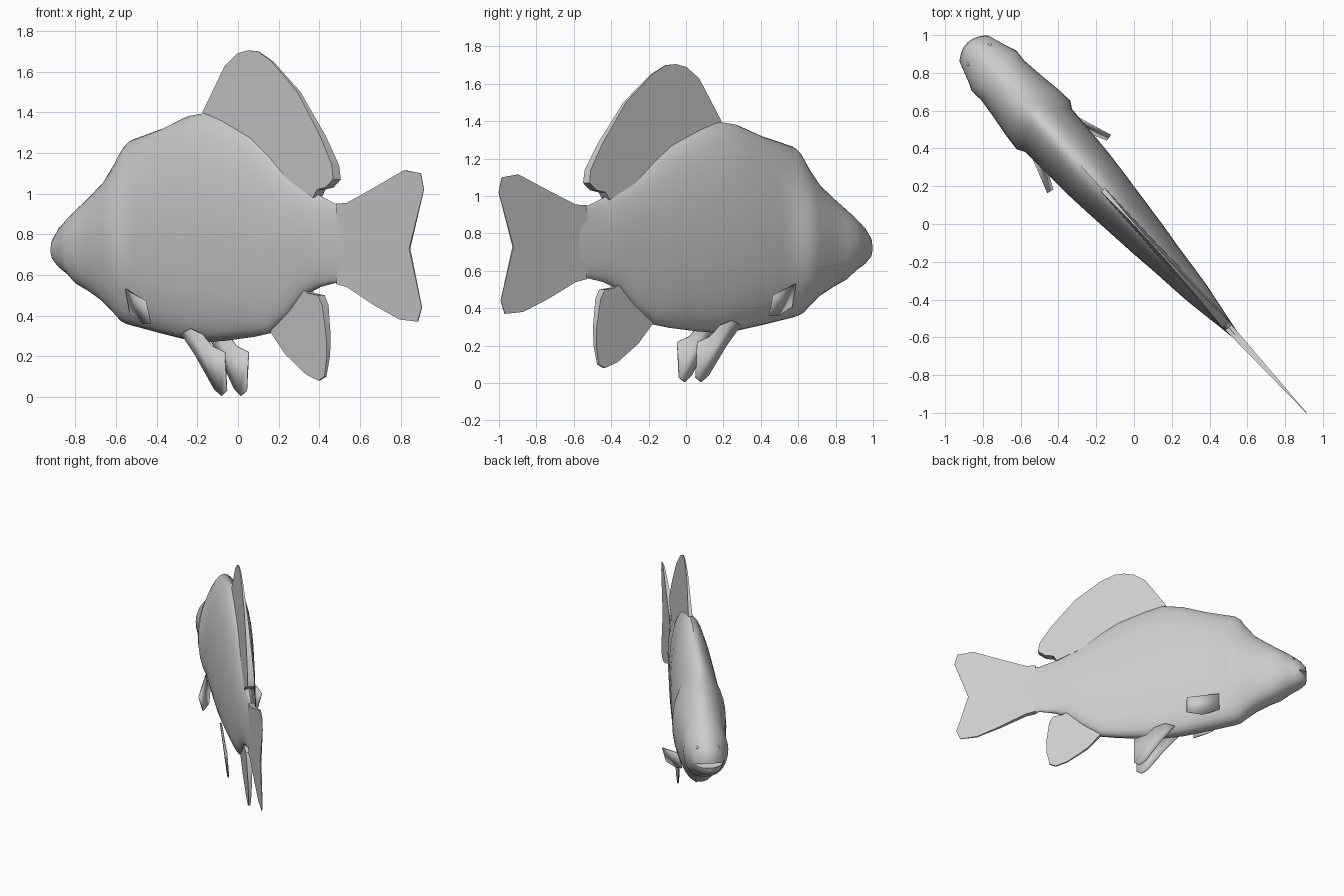
import bpy, bmesh, math
from mathutils import Vector

if "Cube" in bpy.data.objects:
    bpy.data.objects.remove(bpy.data.objects["Cube"])

grey = bpy.data.materials.new("light_grey")
grey.use_nodes = True
grey.diffuse_color = (0.6, 0.6, 0.6, 1)
grey.node_tree.nodes["Principled BSDF"].inputs["Base Color"].default_value = (0.6, 0.6, 0.6, 1)


def place(u, v, z):
    """u runs along the fish towards the head, v towards its right side."""
    return Vector((-0.674 * u + 0.738 * v, 0.738 * u + 0.674 * v, z))


def finish(name, bm, angle=40):
    bmesh.ops.recalc_face_normals(bm, faces=bm.faces)
    mesh = bpy.data.meshes.new(name)
    bm.to_mesh(mesh)
    bm.free()
    mesh.materials.append(grey)
    obj = bpy.data.objects.new(name, mesh)
    bpy.context.collection.objects.link(obj)
    bpy.ops.object.select_all(action="DESELECT")
    obj.select_set(True)
    bpy.context.view_layer.objects.active = obj
    bpy.ops.object.shade_smooth_by_angle(angle=math.radians(angle))
    return obj


def plate(name, outline, half):
    """Flat fin on the centre plane; half(u, z) is its half thickness."""
    bm = bmesh.new()
    pts = [(-x / 0.674, z) for x, z in outline]
    sides = [[bm.verts.new(place(u, s * half(u, z), z)) for u, z in pts] for s in (-1, 1)]
    for ring in sides:
        bm.faces.new(ring)
    for i in range(len(pts)):
        j = (i + 1) % len(pts)
        bm.faces.new((sides[0][i], sides[0][j], sides[1][j], sides[1][i]))
    return finish(name, bm, 30)


def paired_fin(name, pts, thickness):
    """Thin side fin, made once for each side."""
    for side, s in (("left", -1), ("right", 1)):
        bm = bmesh.new()
        bm.faces.new([bm.verts.new(place(u, s * v, z)) for u, v, z in pts])
        obj = finish(side + "_" + name, bm)
        mod = obj.modifiers.new("thickness", "SOLIDIFY")
        mod.thickness = thickness
        mod.offset = 0


# Body: cross-sections as (position, top, bottom, half width); first is inside the mouth
stations = [
    (1.25, .725, .715, .08), (1.305, .735, .70, .098), (1.30, .79, .665, .105),
    (1.26, .84, .63, .118), (1.18, .90, .59, .14), (1.10, .95, .54, .16),
    (1.03, 1.0, .51, .155), (.92, 1.08, .455, .165), (.80, 1.17, .40, .172),
    (.71, 1.235, .365, .172), (.67, 1.265, .35, .168), (.55, 1.32, .31, .163),
    (.37, 1.38, .28, .155), (.22, 1.40, .27, .142), (.10, 1.365, .275, .13),
    (-.12, 1.28, .295, .108), (-.25, 1.20, .315, .092), (-.39, 1.095, .41, .078),
    (-.50, 1.04, .505, .066), (-.60, .99, .54, .05), (-.71, .95, .56, .032),
    (-.82, .955, .54, .016)]
SEG = 32
bm = bmesh.new()
rings = []
for u, top, bottom, w in stations:
    ring = []
    for i in range(SEG):
        a = 2 * math.pi * i / SEG
        c, s = math.cos(a), math.sin(a)
        v = math.copysign(w * abs(c) ** (1.1 if s > 0 else 0.8), c)
        z = (top + bottom) / 2 + (top - bottom) / 2 * s
        uu = u
        if u > 1.1:                                   # rounded snout in plan
            uu -= 4.5 * v * v * (u - 1.1) / 0.21
        if 0.70 < u < 0.95:                           # raised gill cover edge
            v += math.copysign(0.02 * max(0, 1 - s * s * 1.8), c) * (0.95 - u) / 0.24
        if 0.65 < u < 0.75:                           # edge curves forward above and below
            uu += 0.10 * s * s
        elif 0.75 < u < 0.85:
            uu += 0.05 * s * s
        ring.append(bm.verts.new(place(uu, v, z)))
    rings.append(ring)
for a, b in zip(rings, rings[1:]):
    for i in range(SEG):
        j = (i + 1) % SEG
        bm.faces.new((a[i], a[j], b[j], b[i]))
bm.faces.new(rings[0])
bm.faces.new(rings[-1])
finish("body", bm)

# Small eyes on the snout
for side, s in (("left", -1), ("right", 1)):
    bm = bmesh.new()
    bmesh.ops.create_uvsphere(bm, u_segments=10, v_segments=6, radius=0.012)
    bmesh.ops.translate(bm, verts=bm.verts, vec=place(1.215, s * 0.075, 0.825))
    finish(side + "_eye", bm)

# Fins on the centre plane, outlined in (x, z)
plate("tail_fin", [
    (.50, .95), (.55, .955), (.68, 1.03), (.82, 1.115), (.90, 1.10), (.915, 1.02),
    (.845, .73), (.905, .44), (.885, .37), (.80, .38), (.68, .45), (.55, .54), (.50, .555)],
    lambda u, z: 0.001 + 0.02 * (u + 1.36) / 0.6)
plate("dorsal_fin", [
    (-.165, 1.40), (-.06, 1.63), (0, 1.69), (.05, 1.705), (.10, 1.70), (.17, 1.65),
    (.30, 1.50), (.42, 1.28), (.48, 1.14), (.487, 1.07), (.45, 1.03), (.41, 1.02),
    (.39, .98), (.26, 1.07), (.08, 1.24), (-.12, 1.36)],
    lambda u, z: 0.003 + 0.025 * (1.72 - z) / 0.7)
plate("anal_fin", [
    (.15, .35), (.17, .32), (.24, .21), (.34, .11), (.40, .08), (.43, .10), (.445, .20),
    (.445, .30), (.43, .45), (.41, .50), (.36, .51), (.33, .54)],
    lambda u, z: 0.003 + 0.02 * z / 0.5)

# Pelvic fins hang below the belly, leaning slightly inwards
pelvic = [(.32, .31), (.25, .335), (.17, .31), (.10, .25), (.01, .22), (.01, .03),
          (.05, .005), (.10, .04), (.22, .20)]
paired_fin("pelvic_fin", [(u, .064 + .07 * z, z) for u, z in pelvic], 0.008)

# Pectoral fins spread out and back behind the gill covers
paired_fin("pectoral_fin", [(.66, .145, .53), (.43, .225, .47), (.425, .195, .36),
                            (.54, .14, .36), (.66, .115, .41)], 0.008)
